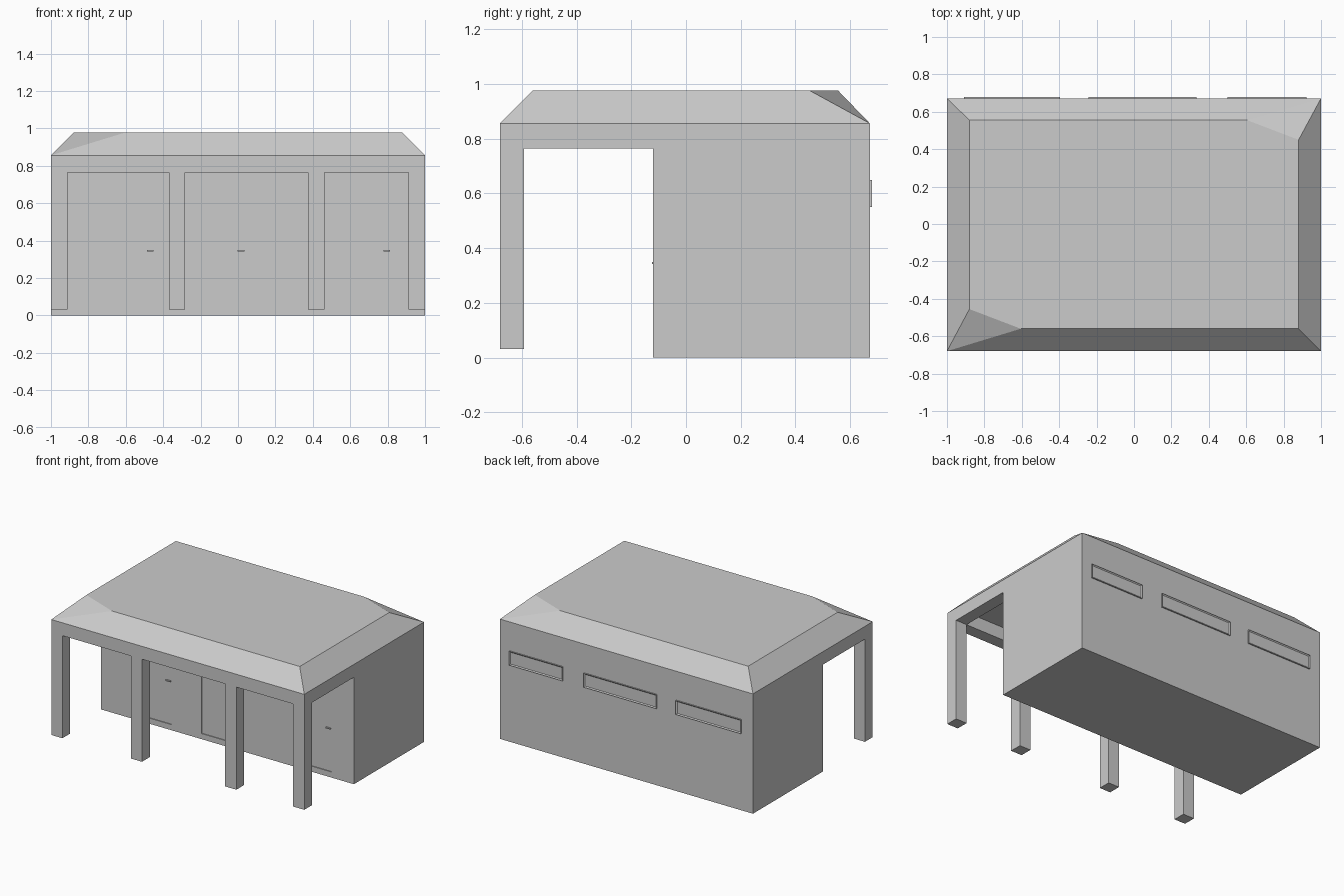
import bpy, bmesh, math

if "Cube" in bpy.data.objects:
    bpy.data.objects.remove(bpy.data.objects["Cube"], do_unlink=True)

grey = bpy.data.materials.new("light_grey")
grey.use_nodes = True
grey.diffuse_color = (0.6, 0.6, 0.6, 1)
grey.node_tree.nodes["Principled BSDF"].inputs["Base Color"].default_value = (0.6, 0.6, 0.6, 1)

FRONT, BACK = -0.68, 0.672        # outer faces in y
WALL = -0.12                      # front wall of the rooms
EAVE, TOP, BEAM, FOOT = 0.856, 0.977, 0.764, 0.031
POST = 0.088


def add_object(name, bm):
    bmesh.ops.recalc_face_normals(bm, faces=bm.faces)
    mesh = bpy.data.meshes.new(name)
    bm.to_mesh(mesh)
    bm.free()
    mesh.materials.append(grey)
    obj = bpy.data.objects.new(name, mesh)
    bpy.context.collection.objects.link(obj)
    return obj


def box(name, x, y, z):
    bm = bmesh.new()
    bmesh.ops.create_cube(bm, size=1)
    for v in bm.verts:
        v.co = [lo + (c + 0.5) * (hi - lo) for c, (lo, hi) in zip(v.co, (x, y, z))]
    return add_object(name, bm)


def cut(target, x, y, z):
    cutter = box("cutter", x, y, z)
    cutter.hide_render = True
    mod = target.modifiers.new("cut", 'BOOLEAN')
    mod.operation, mod.solver, mod.object = 'DIFFERENCE', 'EXACT', cutter
    bpy.context.view_layer.objects.active = target
    bpy.ops.object.modifier_apply(modifier=mod.name)
    bpy.data.objects.remove(cutter, do_unlink=True)


# Building with open porch: one block with the porch carved out
building = box("building", (-1, 1), (FRONT, BACK), (0, EAVE))
inner = 1 - POST
cut(building, (-inner, inner), (FRONT + POST, WALL), (-0.1, 1))
cut(building, (-1.1, 1.1), (FRONT + POST, WALL), (-0.1, BEAM))
for x in ((-inner, -0.37), (-0.283, 0.375), (0.463, inner)):
    cut(building, x, (-0.8, -0.5), (-0.1, BEAM))
cut(building, (-1.1, 1.1), (-0.8, -0.4), (-0.1, FOOT))

# Doors: shallow recesses with a thin handle each
doors = ((-0.69, -0.44), (-0.203, 0.045), (0.53, 0.825))
for i, (left, right) in enumerate(doors):
    cut(building, (left, right), (WALL - 0.02, WALL + 0.006), (0.04, 0.63))
    box(f"door_handle_{i + 1}", (right - 0.047, right - 0.011),
        (WALL - 0.004, WALL + 0.008), (0.342, 0.35))

# Merge leftover flat seams
bm = bmesh.new()
bm.from_mesh(building.data)
bmesh.ops.remove_doubles(bm, verts=bm.verts, dist=0.0001)
bmesh.ops.dissolve_limit(bm, angle_limit=math.radians(1), verts=bm.verts, edges=bm.edges)
bm.to_mesh(building.data)
bm.free()

# Hipped flat-top roof with two opposite corners clipped
bm = bmesh.new()
eave = [(x, y, EAVE) for x in (-1, 1) for y in (FRONT, BACK)]
crown = [(-0.88, 0.555, TOP), (0.88, -0.56, TOP), (0.88, 0.45, TOP),
         (0.605, 0.555, TOP), (-0.88, -0.455, TOP), (-0.605, -0.56, TOP)]
for co in eave + crown:
    bm.verts.new(co)
bmesh.ops.convex_hull(bm, input=bm.verts)
bmesh.ops.dissolve_limit(bm, angle_limit=math.radians(1), verts=bm.verts, edges=bm.edges)
add_object("roof", bm)

# High back windows: thin raised frames around flush panes
for i, x in enumerate(((-0.91, -0.395), (-0.242, 0.333), (0.5, 0.923))):
    window = box(f"back_window_{i + 1}", x, (BACK - 0.004, BACK + 0.008), (0.55, 0.65))
    bm = bmesh.new()
    bm.from_mesh(window.data)
    pane = [f for f in bm.faces if f.normal.y > 0.9]
    bmesh.ops.inset_region(bm, faces=pane, thickness=0.008, use_even_offset=True)
    bmesh.ops.translate(bm, verts=pane[0].verts, vec=(0, -0.006, 0))
    bm.to_mesh(window.data)
    bm.free()
